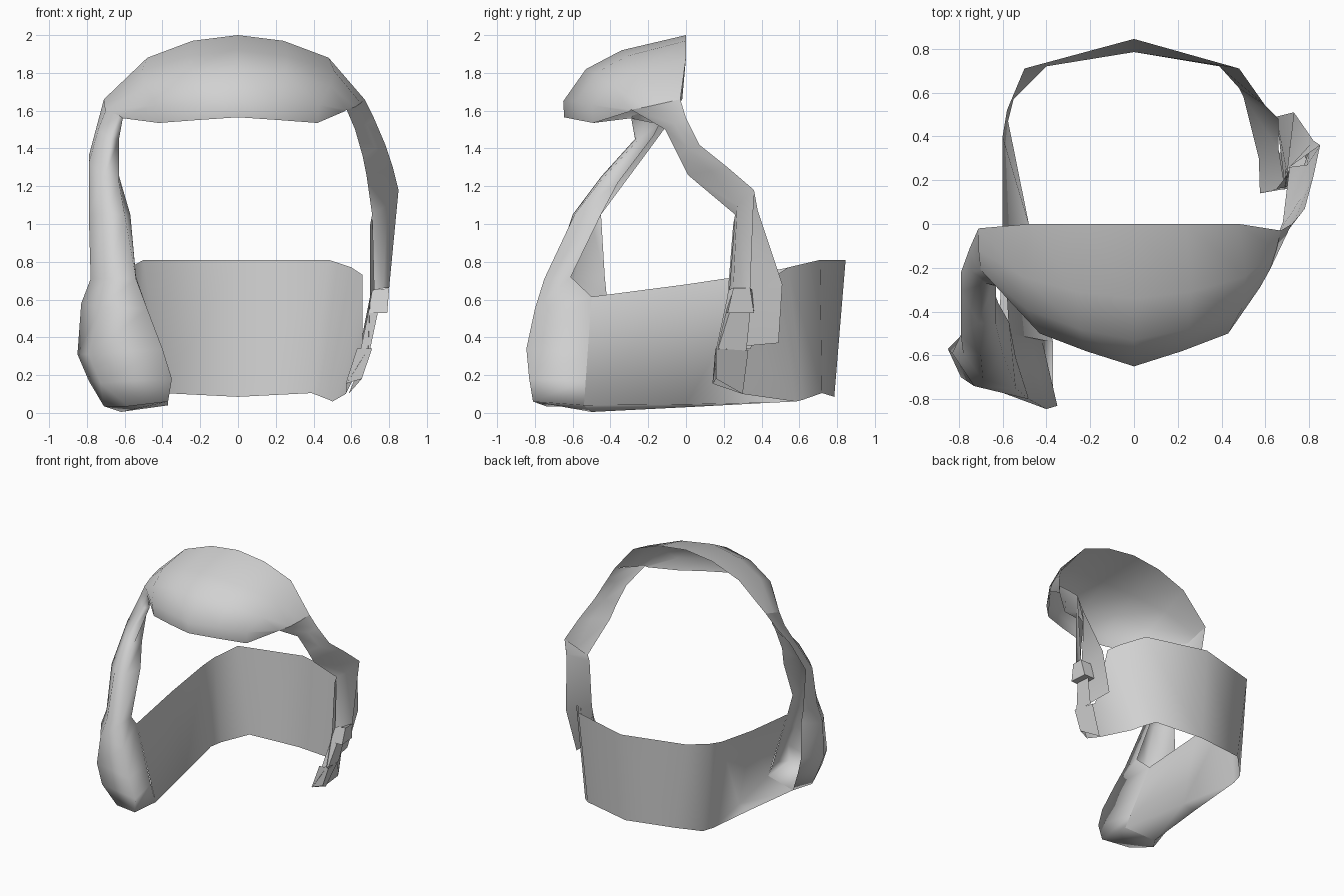
import bpy, bmesh, math

cube = bpy.data.objects.get("Cube")
if cube:
    bpy.data.objects.remove(cube, do_unlink=True)

grey = bpy.data.materials.new("light grey")
grey.use_nodes = True
COLOUR = (0.64, 0.64, 0.64, 1)
grey.diffuse_color = COLOUR
grey.node_tree.nodes["Principled BSDF"].inputs["Base Color"].default_value = COLOUR


def sheet(name, rows, extra=(), angle=75):
    """Skin neighbouring rows of points into a thin shell; extra holds closing faces."""
    bm = bmesh.new()
    grid = [[bm.verts.new(p) for p in r] for r in rows]
    for a, b in zip(grid, grid[1:]):
        for i in range(len(a) - 1):
            bm.faces.new((a[i], a[i + 1], b[i + 1], b[i]))
    for face in extra:
        bm.faces.new([grid[r][c] for r, c in face])
    bmesh.ops.remove_doubles(bm, verts=bm.verts, dist=0.004)
    bmesh.ops.recalc_face_normals(bm, faces=bm.faces)
    me = bpy.data.meshes.new(name)
    bm.to_mesh(me)
    bm.free()
    me.materials.append(grey)
    ob = bpy.data.objects.new(name, me)
    bpy.context.collection.objects.link(ob)
    bpy.ops.object.select_all(action='DESELECT')
    ob.select_set(True)
    bpy.context.view_layer.objects.active = ob
    bpy.ops.object.shade_smooth_by_angle(angle=math.radians(angle))


# Crown: central columns are mirrored, the two ends meet the straps
crown_half = [
    [(0, 0, 2.0), (0.24, 0, 1.97), (0.48, 0, 1.88)],
    [(0, -0.34, 1.92), (0.26, -0.31, 1.89), (0.51, -0.24, 1.81)],
    [(0, -0.53, 1.82), (0.25, -0.48, 1.80), (0.49, -0.39, 1.73)],
    [(0, -0.65, 1.65), (0.22, -0.58, 1.65), (0.43, -0.50, 1.63)],
    [(0, -0.645, 1.565), (0.22, -0.57, 1.55), (0.42, -0.49, 1.535)],
]
right_end = [(-0.71, -0.02, 1.66), (-0.71, -0.12, 1.63), (-0.70, -0.21, 1.60),
             (-0.63, -0.28, 1.575), (-0.61, -0.29, 1.56)]
left_end = [(0.67, -0.03, 1.66), (0.65, -0.12, 1.64), (0.62, -0.21, 1.62),
            (0.575, -0.29, 1.605), (0.56, -0.30, 1.595)]
crown = [[r] + [(-x, y, z) for x, y, z in h[:0:-1]] + h + [l]
         for h, r, l in zip(crown_half, right_end, left_end)]
sheet("crown", crown)

# Neck band: (upper, lower) pairs wrapping from the left cheek to the right one
band = [
    [(0.69, 0.16, 0.34), (0.575, 0.14, 0.155)],
    [(0.66, 0.34, 0.34), (0.57, 0.30, 0.10)],
    [(0.66, 0.48, 0.73), (0.50, 0.58, 0.06)],
    [(0.60, 0.54, 0.77), (0.48, 0.62, 0.07)],
    [(0.48, 0.71, 0.81), (0.39, 0.72, 0.105)],
    [(0, 0.845, 0.81), (0, 0.785, 0.085)],
    [(-0.50, 0.71, 0.81), (-0.40, 0.72, 0.105)],
    [(-0.58, 0.52, 0.765), (-0.55, 0.57, 0.06)],
    [(-0.60, 0.40, 0.74), (-0.575, 0.47, 0.055)],
    [(-0.60, 0.0, 0.68), (-0.48, 0.0, 0.045)],
    [(-0.57, -0.50, 0.615), (-0.37, -0.54, 0.04)],
]
# The last two stations turn outward underneath to reach the cup's rim
under = [pair[1] for pair in band[:-2]] + [(-0.59, 0.0, 0.03), (-0.62, -0.50, 0.005)]
sheet("neck_band", [pair + [u] for pair, u in zip(band, under)], angle=180)

# Right strap and cheek cup: inner edge, front ridge, front, side bulge, rear edge
cup = [
    [(-0.68, -0.14, 1.53), right_end[4], right_end[3], right_end[2], right_end[0]],
    [(-0.69, -0.17, 1.47), (-0.63, -0.25, 1.45), (-0.68, -0.27, 1.45), (-0.74, -0.22, 1.50), (-0.75, -0.11, 1.51)],
    [(-0.62, -0.36, 1.22), (-0.63, -0.46, 1.22), (-0.71, -0.45, 1.25), (-0.79, -0.31, 1.32), (-0.79, -0.22, 1.36)],
    [(-0.57, -0.45, 1.05), (-0.60, -0.59, 1.05), (-0.70, -0.60, 1.05), (-0.79, -0.51, 1.05), (-0.77, -0.45, 1.05)],
    [(-0.54, -0.61, 0.72), (-0.54, -0.75, 0.71), (-0.69, -0.71, 0.71), (-0.78, -0.59, 0.71), (-0.76, -0.43, 0.72)],
    [(-0.57, -0.50, 0.615), (-0.48, -0.80, 0.55), (-0.73, -0.74, 0.56), (-0.83, -0.59, 0.58), (-0.75, -0.42, 0.62)],
    [(-0.47, -0.52, 0.32), (-0.40, -0.845, 0.34), (-0.79, -0.70, 0.31), (-0.85, -0.57, 0.31), (-0.73, -0.45, 0.32)],
    [(-0.42, -0.53, 0.17), (-0.35, -0.83, 0.18), (-0.73, -0.72, 0.16), (-0.79, -0.58, 0.17), (-0.68, -0.48, 0.17)],
    [(-0.37, -0.54, 0.04), (-0.37, -0.81, 0.06), (-0.58, -0.74, 0.035), (-0.71, -0.62, 0.035), (-0.62, -0.50, 0.005)],
]
sheet("right_strap_and_cup", cup, extra=[[(8, i) for i in range(5)]], angle=120)

# Left strap: front edge, middle, outer rear edge
strap = [
    [left_end[3], left_end[2], left_end[0]],
    [(0.62, -0.11, 1.50), (0.68, -0.06, 1.53), (0.72, 0.00, 1.56)],
    [(0.66, -0.04, 1.36), (0.73, 0.01, 1.40), (0.78, 0.07, 1.42)],
    [(0.68, 0.01, 1.26), (0.77, 0.13, 1.28), (0.82, 0.22, 1.30)],
    [(0.71, 0.26, 1.05), (0.79, 0.27, 1.10), (0.85, 0.36, 1.18)],
    [(0.72, 0.23, 0.65), (0.77, 0.25, 0.66), (0.80, 0.34, 0.66)],
]
sheet("left_strap", strap)

# Left cheek flap lying outside the band end
flap = [
    [(0.71, 0.26, 1.05), (0.85, 0.36, 1.18)],
    [(0.70, 0.25, 1.00), (0.82, 0.38, 1.07)],
    [(0.70, 0.22, 0.62), (0.73, 0.51, 0.68)],
    [(0.69, 0.16, 0.34), (0.65, 0.49, 0.37)],
]
sheet("left_flap", flap)

# Buckle: open tapered sleeve at the foot of the left strap
buckle = [
    [(0.71, 0.25, 0.65), (0.80, 0.25, 0.66), (0.80, 0.34, 0.66), (0.71, 0.35, 0.65)],
    [(0.69, 0.21, 0.53), (0.79, 0.22, 0.53), (0.78, 0.36, 0.53), (0.69, 0.36, 0.53)],
]
sheet("buckle", buckle, extra=[[(1, i) for i in range(4)]])

# Strap tongue below the buckle, and the cheek tab beneath it
tongue = [
    [(0.69, 0.21, 0.53), (0.74, 0.23, 0.53), (0.73, 0.34, 0.53)],
    [(0.65, 0.16, 0.34), (0.70, 0.17, 0.34), (0.69, 0.32, 0.33)],
]
sheet("strap_tongue", tongue)
tab = [
    [(0.63, 0.155, 0.34), (0.71, 0.16, 0.34), (0.68, 0.33, 0.33)],
    [(0.57, 0.14, 0.155), (0.655, 0.16, 0.18), (0.585, 0.30, 0.10)],
]
sheet("cheek_tab", tab)
